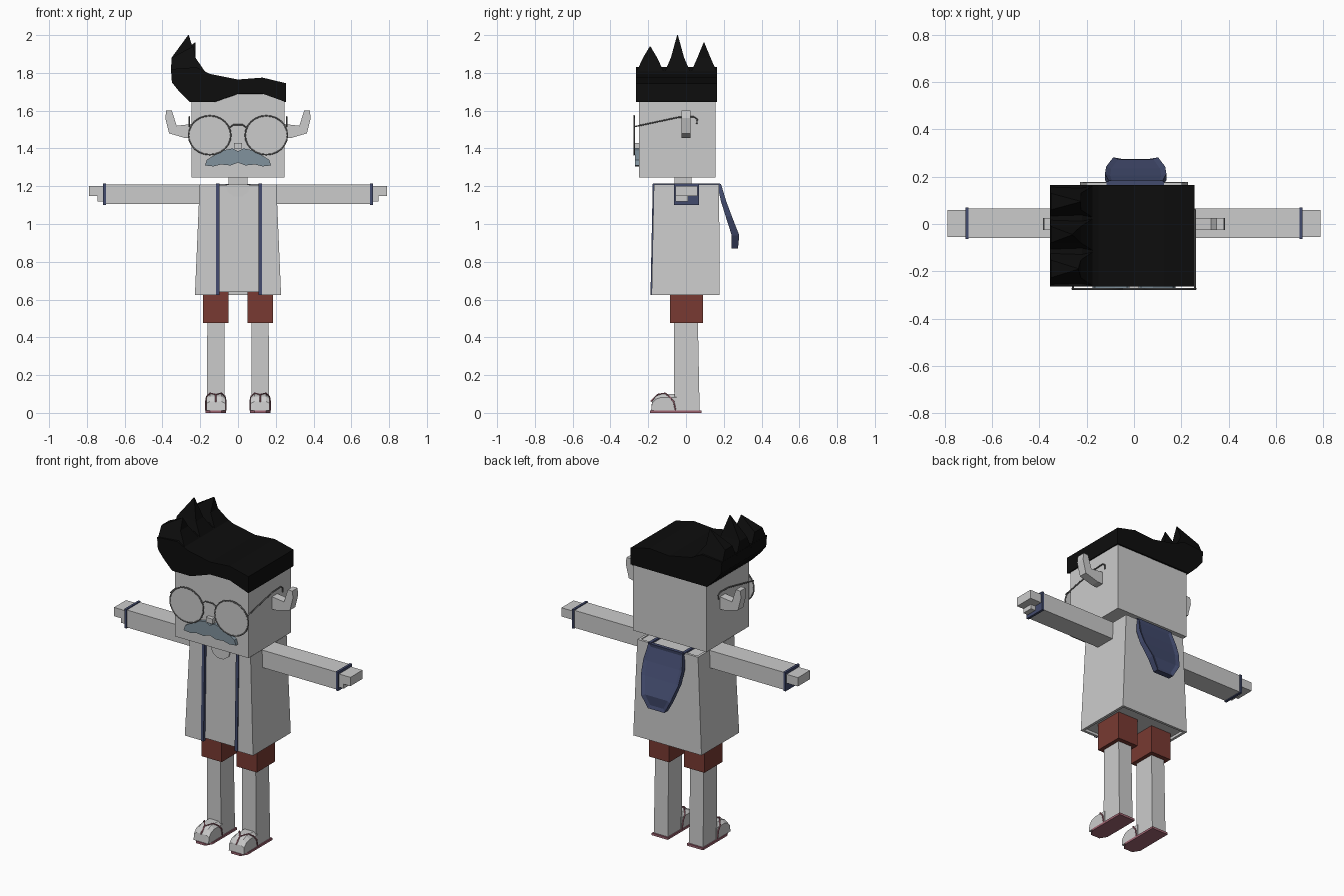
import bpy, bmesh, math
from mathutils import Vector

if "Cube" in bpy.data.objects:
    bpy.data.objects.remove(bpy.data.objects["Cube"], do_unlink=True)


def material(name, r, g, b):
    m = bpy.data.materials.new(name)
    m.use_nodes = True
    m.diffuse_color = (r, g, b, 1)
    m.node_tree.nodes["Principled BSDF"].inputs["Base Color"].default_value = (r, g, b, 1)
    return m


grey = material("light grey", .6, .6, .6)
black = material("hair black", .004, .004, .004)
navy = material("navy trim", .055, .07, .155)
rust = material("rust red", .19, .042, .032)
pink = material("sandal pink", .35, .13, .17)
slate = material("slate blue", .22, .29, .34)
wire = material("wire grey", .2, .2, .2)


def loft(name, rings, mat, inset=None):
    """Skin a stack of equal rings of points and cap both ends."""
    bm = bmesh.new()
    rows = [[bm.verts.new(p) for p in ring] for ring in rings]
    n = len(rows[0])
    for a, b in zip(rows, rows[1:]):
        for i in range(n):
            j = (i + 1) % n
            bm.faces.new((a[i], a[j], b[j], b[i]))
    bm.faces.new(rows[0])
    bm.faces.new(rows[-1])
    bmesh.ops.recalc_face_normals(bm, faces=bm.faces[:])
    if inset:
        faces = [f for f in bm.faces if f.normal.y > .6]
        bmesh.ops.inset_region(bm, faces=faces, thickness=inset, depth=-.008)
    mesh = bpy.data.meshes.new(name)
    bm.to_mesh(mesh)
    bm.free()
    mesh.materials.append(mat)
    ob = bpy.data.objects.new(name, mesh)
    bpy.context.collection.objects.link(ob)
    return ob


def rect(x0, x1, y0, y1, z):
    return [(x0, y0, z), (x1, y0, z), (x1, y1, z), (x0, y1, z)]


def box(name, x0, x1, y0, y1, z0, z1, mat):
    return loft(name, [rect(x0, x1, y0, y1, z0), rect(x0, x1, y0, y1, z1)], mat)


def extrude_y(name, outline, y0, y1, mat):
    return loft(name, [[(x, y, z) for x, z in outline] for y in (y0, y1)], mat)


def tube(name, points, radius, mat, cyclic=False):
    cu = bpy.data.curves.new(name, "CURVE")
    cu.dimensions = "3D"
    cu.bevel_depth = radius
    cu.bevel_resolution = 1
    sp = cu.splines.new("POLY")
    sp.points.add(len(points) - 1)
    for p, co in zip(sp.points, points):
        p.co = (*co, 1)
    sp.use_cyclic_u = cyclic
    cu.materials.append(mat)
    ob = bpy.data.objects.new(name, cu)
    bpy.context.collection.objects.link(ob)
    return ob


# Head and neck
box("head", -.245, .245, -.25, .155, 1.245, 1.72, grey)
box("neck", -.05, .05, -.06, .03, 1.19, 1.26, grey)
box("nose", -.022, .022, -.275, -.24, 1.4, 1.43, grey)

# Swept hair: wavy front fringe, straight back edge
low = [(-.255, 1.645), (-.13, 1.645), (0, 1.69), (.13, 1.69), (.255, 1.645)]
high = [(.255, 1.745), (.13, 1.775), (0, 1.765), (-.15, 1.795), (-.22, 1.83),
        (-.355, 1.82), (-.35, 1.75), (-.31, 1.7)]
front = [(x, -.265, z) for x, z in low + high]
back = [(x, .165, 1.645) for x, z in low] + [(x, .165, z) for x, z in high]
loft("hair", [front, back], black)

# Three curled spikes in a row along the raised side
for y0, y1, tx, ty, tz in ((-.265, -.115, -.235, -.19, 1.94),
                           (-.115, .025, -.26, -.045, 2.0),
                           (.025, .165, -.225, .095, 1.96)):
    h = (y1 - y0) / 4
    loft("hair_spike", [rect(-.355, -.17, y0, y1, 1.8),
                        rect(-.352, -.225, ty - h, ty + h, 1.88),
                        rect(tx - .004, tx, ty - .002, ty + .002, tz)], black)

# Moustache
half = [(0, 1.385), (.03, 1.4), (.08, 1.39), (.125, 1.365), (.165, 1.34),
        (.175, 1.31), (.13, 1.305), (.09, 1.315), (.04, 1.31), (0, 1.325)]
extrude_y("moustache", half + [(-x, z) for x, z in half[-2:0:-1]], -.27, -.24, slate)

# Ears and glasses
ear = [(.24, 1.455), (.28, 1.455), (.365, 1.48), (.385, 1.56), (.38, 1.6),
       (.35, 1.6), (.325, 1.52), (.24, 1.53)]
for side, s in (("left", 1), ("right", -1)):
    extrude_y(side + "_ear", [(s * x, z) for x, z in ear], -.025, .025, grey)
    turns = [math.tau * i / 24 for i in range(24)]
    circle = [(s * .15 + .112 * math.cos(a), 1.47 + .103 * math.sin(a)) for a in turns]
    extrude_y(side + "_lens", circle, -.277, -.273, grey)
    tube(side + "_lens_frame", [(x, -.275, z) for x, z in circle], .004, wire, True)
    tube(side + "_temple", [(s * .258, y, z) for y, z in
                            ((-.275, 1.515), (-.04, 1.565), (.04, 1.568),
                             (.06, 1.555), (.057, 1.53))], .004, wire)
tube("glasses_bridge", [(-.045, -.275, 1.51), (-.025, -.275, 1.525),
                        (.025, -.275, 1.525), (.045, -.275, 1.51)], .004, wire)

# Shirt inside an open, flared coat
loft("shirt", [rect(-.215, .215, -.172, .165, .64),
               rect(-.19, .19, -.16, .165, 1.205)], grey)


def coat_ring(w, f, b, z, t=.015):
    return [(x, y, z) for x, y in (
        (-.105, f), (-w, f), (-w, b), (w, b), (w, f), (.115, f),
        (.115, f + t), (w - t, f + t), (w - t, b - t),
        (t - w, b - t), (t - w, f + t), (-.105, f + t))]


loft("coat", [coat_ring(.228, -.182, .178, .625), coat_ring(.203, -.17, .175, 1.21)], grey)
extrude_y("collar_notch", [(-.065, 1.208), (.065, 1.208), (.055, 1.17),
                           (.02, 1.145), (-.02, 1.145), (-.055, 1.17)],
          -.168, -.15, grey)

# Navy edging runs up the coat front and over the shoulders
for x in (-.108, .118):
    loft("coat_trim", [rect(x - .009, x + .009, -.188, -.168, .625),
                       rect(x - .009, x + .009, -.176, -.156, 1.214)], navy)
    box("shoulder_trim", x - .009, x + .009, -.174, .18, 1.204, 1.215, navy)

# Hood hanging down the back with a recessed panel
loft("hood", [rect(.007 - w, .007 + w, y, y + t, z) for w, y, t, z in (
    (.055, .24, .035, .87), (.095, .242, .04, .94), (.125, .21, .033, 1.04),
    (.13, .185, .028, 1.12), (.115, .165, .02, 1.212))], navy, .022)

for side, s in (("left", 1), ("right", -1)):
    # Arm, cuff and hand
    box(side + "_arm", s * .19, s * .71, -.06, .065, 1.105, 1.21, grey)
    box(side + "_cuff", s * .7, s * .714, -.064, .069, 1.1, 1.215, navy)
    box(side + "_hand", s * .71, s * .79, -.055, .06, 1.147, 1.2, grey)
    box(side + "_thumb", s * .71, s * .745, -.055, .01, 1.12, 1.15, grey)

    # Shorts and leg
    c = s * .1175
    box(side + "_shorts_leg", c - .068, c + .068, -.085, .09, .475, .645, rust)
    loft(side + "_leg", [rect(c - .047, c + .047, -.062, .072, .01),
                         rect(c - .045, c + .045, -.063, .063, .48)], grey)

    # Sandal sole with a cut toe, rounded foot and straps
    plan = [(-.054, .082), (.054, .082), (.054, -.15), (.03, -.19),
            (-.03, -.19), (-.054, -.15)]
    loft(side + "_sole", [[(c + x, y, z) for x, y in plan] for z in (0, .013)], pink)
    foot = [(-.05, .012), (-.05, .1), (-.13, .1), (-.16, .088), (-.18, .06), (-.185, .012)]
    loft(side + "_foot", [[(c + x, y, .012 + (z - .012) * k) for y, z in foot]
                          for x, k in ((-.05, .8), (-.03, 1), (.03, 1), (.05, .8))], grey)
    for d in (-1, 1):
        tube(side + "_sandal_strap", [(c + d * x, y, z) for x, y, z in (
            (.053, -.055, .012), (.053, -.065, .06), (.048, -.09, .088),
            (.03, -.11, .104), (0, -.15, .097), (0, -.187, .06))], .004, pink)
